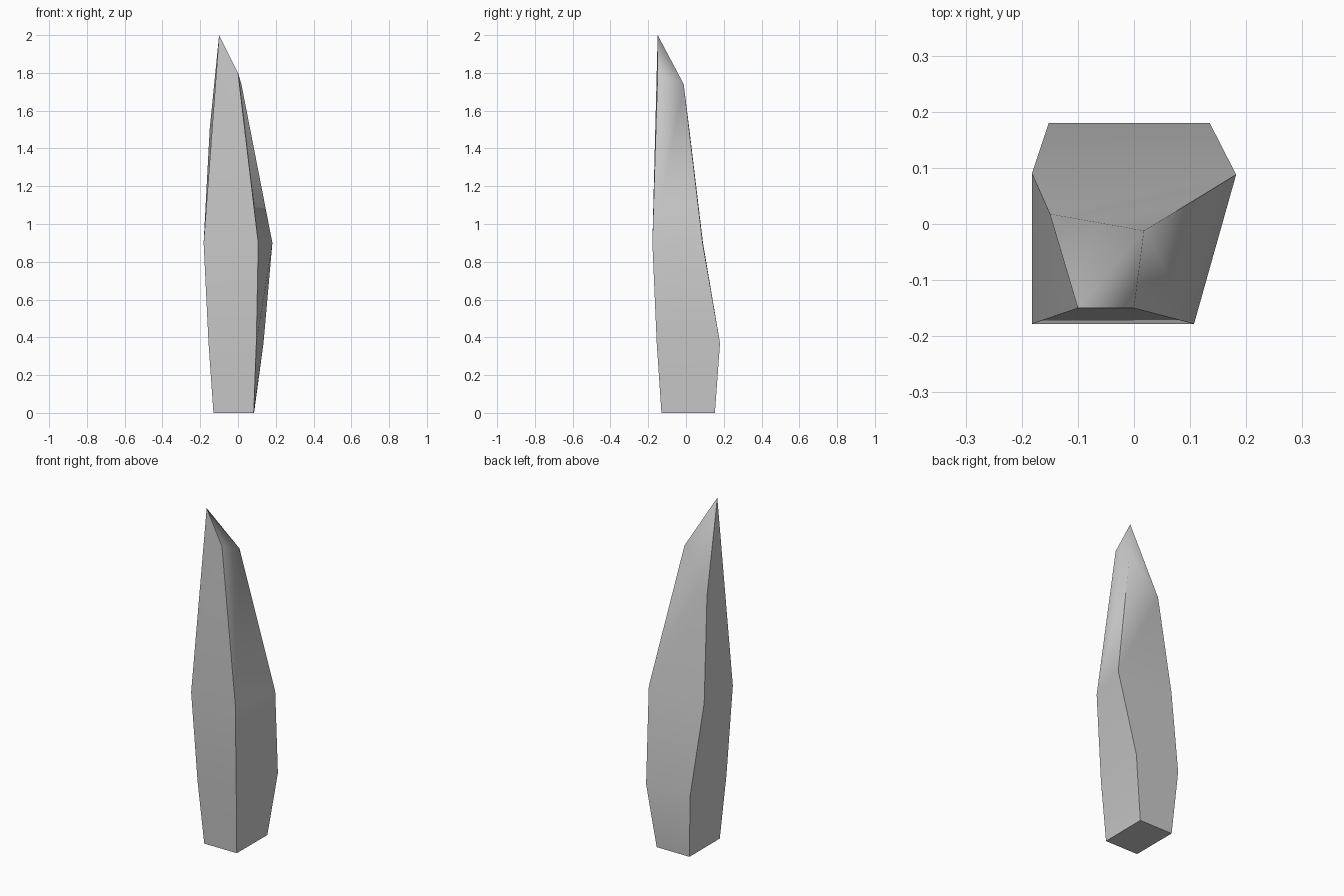
import bpy, bmesh, math

if "Cube" in bpy.data.objects:
    bpy.data.objects.remove(bpy.data.objects["Cube"])

# Shard cross-sections, bottom to top: front-left, front-right, back-right, back-left
rings = [
    [(-0.13, -0.13, 0.0), (0.083, -0.13, 0.0), (0.085, 0.153, 0.0), (-0.13, 0.153, 0.0)],
    [(-0.156, -0.155, 0.37), (0.097, -0.155, 0.37), (0.135, 0.18, 0.37), (-0.152, 0.18, 0.37)],
    [(-0.182, -0.178, 0.9), (0.107, -0.178, 0.9), (0.182, 0.088, 0.9), (-0.182, 0.09, 0.9)],
    [(-0.10, -0.15, 2.0), (0.0, -0.15, 1.8), (0.018, -0.012, 1.74), (-0.15, 0.018, 1.5)],
]

bm = bmesh.new()
loops = [[bm.verts.new(p) for p in ring] for ring in rings]

# Four sides lofted between the rings
for low, high in zip(loops, loops[1:]):
    for i in range(4):
        j = (i + 1) % 4
        bm.faces.new((low[i], low[j], high[j], high[i]))

# Flat base and slanted tip, folded along a ridge from the peak to the back right
bm.faces.new(loops[0][::-1])
fl, fr, br, bl = loops[-1]
bm.faces.new((fl, fr, br))
bm.faces.new((fl, br, bl))
bm.normal_update()

# Soft shading along each side and over the tip, sharp corners elsewhere
for f in bm.faces:
    f.smooth = True
ridge = bm.edges.get((fl, br))
for e in bm.edges:
    e.smooth = e is ridge or e == ridge or e.calc_face_angle() < math.radians(35)

mesh = bpy.data.meshes.new("crystal_shard")
bm.to_mesh(mesh)
bm.free()
shard = bpy.data.objects.new("crystal_shard", mesh)
bpy.context.collection.objects.link(shard)
